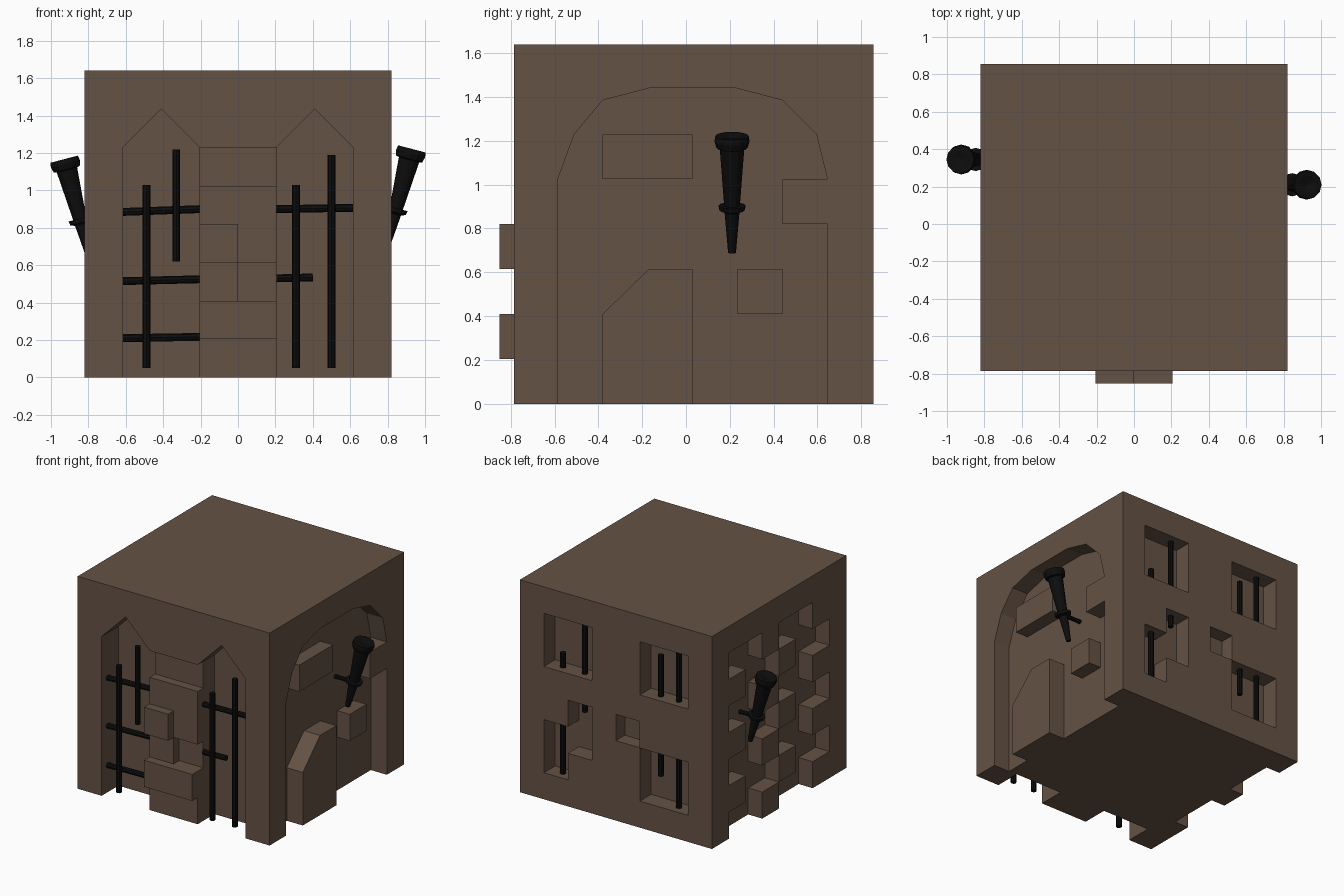
import bpy, bmesh, math
from mathutils import Vector, Matrix

if "Cube" in bpy.data.objects:
    bpy.data.objects.remove(bpy.data.objects["Cube"])

U = 0.205                                    # brick module
FRONT, BACK, SIDE, TOP = -0.785, 0.855, 0.82, 1.64


def material(name, col):
    m = bpy.data.materials.new(name)
    m.diffuse_color = (*col, 1)
    m.use_nodes = True
    m.node_tree.nodes["Principled BSDF"].inputs["Base Color"].default_value = m.diffuse_color
    return m


STONE = material("brown stone", (0.13, 0.085, 0.06))
IRON = material("black iron", (0.004, 0.004, 0.004))


def finish(name, bm, mat):
    bmesh.ops.recalc_face_normals(bm, faces=bm.faces)
    me = bpy.data.meshes.new(name)
    bm.to_mesh(me)
    bm.free()
    me.materials.append(mat)
    ob = bpy.data.objects.new(name, me)
    bpy.context.collection.objects.link(ob)
    return ob


def prism(name, pts, axis, a, b):
    """Extrude a profile of (horizontal, z) points along x or y from a to b."""
    bm = bmesh.new()
    at = (lambda p, d: (d, p[0], p[1])) if axis == 'x' else (lambda p, d: (p[0], d, p[1]))
    va = [bm.verts.new(at(p, a)) for p in pts]
    vb = [bm.verts.new(at(p, b)) for p in pts]
    bm.faces.new(va)
    bm.faces.new(vb[::-1])
    n = len(pts)
    for i in range(n):
        j = (i + 1) % n
        bm.faces.new((va[i], vb[i], vb[j], va[j]))
    return finish(name, bm, STONE)


def rect(h0, h1, z0, z1):
    return [(h0, z0), (h1, z0), (h1, z1), (h0, z1)]


def cut(profile, axis, a, b):
    """Carve a profile out of the wall block."""
    c = prism("cutter", profile, axis, a, b)
    c.hide_render = True
    m = wall.modifiers.new("recess", 'BOOLEAN')
    m.operation, m.solver, m.object = 'DIFFERENCE', 'EXACT', c
    bpy.context.view_layer.objects.active = wall
    bpy.ops.object.modifier_apply(modifier=m.name)
    bpy.data.objects.remove(c)


def rod(name, p, q, r=0.021, sides=8):
    p, q = Vector(p), Vector(q)
    bm = bmesh.new()
    rot = (q - p).to_track_quat('Z', 'Y').to_matrix().to_4x4()
    bmesh.ops.create_cone(bm, cap_ends=True, segments=sides, radius1=r, radius2=r,
                          depth=(q - p).length,
                          matrix=Matrix.Translation((p + q) / 2) @ rot)
    return finish(name, bm, IRON)


# main block
wall = prism("wall_block", rect(-SIDE, SIDE, 0, TOP), 'y', FRONT, BACK)

# front: two pointed arches with a pillar between them
for s in (-1, 1):
    cut([(s * U, -0.1), (s * 3 * U, -0.1), (s * 3 * U, 6 * U), (s * 2 * U, 7 * U), (s * U, 6 * U)],
        'y', FRONT - 0.1, FRONT + U)
cut(rect(-0.25, 0.25, 5 * U, 6 * U), 'y', FRONT - 0.1, FRONT + 0.068)
cut(rect(0, 0.25, 2 * U, 3 * U), 'y', FRONT - 0.1, FRONT + 0.068)
prism("wide_pillar_brick", rect(-U, U, U, 2 * U), 'y', FRONT - 0.067, FRONT)
prism("small_pillar_brick", rect(-U, 0, 3 * U, 4 * U), 'y', FRONT - 0.067, FRONT)

# right: round arch with a tooth brick, and loose bricks inside
arch = [(-0.585, -0.1), (-0.585, 5 * U), (-0.51, 6 * U), (-0.38, 1.385), (-0.17, 1.44),
        (0.23, 1.44), (0.44, 1.385), (0.595, 6 * U), (0.645, 5 * U), (0.44, 5 * U),
        (0.44, 4 * U), (0.645, 4 * U), (0.645, -0.1)]
INNER = SIDE - 0.137
cut(arch, 'x', INNER, SIDE + 0.1)
prism("broken_wall_stub", [(-0.38, 0), (0.03, 0), (0.03, 3 * U), (-0.17, 3 * U), (-0.38, 2 * U)],
      'x', INNER, SIDE)
prism("upper_arch_brick", rect(-0.38, 0.03, 5 * U, 6 * U), 'x', INNER, 0.79)
prism("lower_arch_brick", rect(0.235, 0.44, 2 * U, 3 * U), 'x', INNER, 0.79)

# left: two zigzag ladders of missing bricks
for first in (1, 4):
    near, far = [], []
    for r in range(7):
        c = first + r % 2
        for z in ((r * U if r else -0.1), (r + 1) * U):
            near.append((BACK - c * U - 0.001, z))
            far.append((BACK - (c + 2) * U + 0.001, z))
    cut(near + far[::-1], 'x', -SIDE - 0.1, -SIDE + 0.12)

# back: four windows and one missing brick
DEEP = BACK - 0.137
for prof in (rect(U, 3 * U, 5 * U, 7 * U), rect(-3 * U, -U, 5 * U, 7 * U),
             rect(-3 * U, -U, U, 3 * U),
             [(3 * U, U), (2 * U, U), (2 * U, 2 * U), (U, 2 * U), (U, 4 * U),
              (2 * U, 4 * U), (2 * U, 3 * U), (3 * U, 3 * U)]):
    cut(prof, 'y', DEEP, BACK + 0.1)
cut(rect(-U + 0.002, 0, 3 * U + 0.002, 4 * U), 'y', BACK - 0.11, BACK + 0.1)

# front gate bars
for x, z0, z1 in ((-0.49, 0.05, 1.03), (-0.33, 0.62, 1.22), (0.31, 0.05, 1.03), (0.5, 0.05, 1.19)):
    rod("gate_upright", (x, -0.752, z0), (x, -0.752, z1))
for x0, x1, z0, z1 in ((-0.615, -0.205, 0.885, 0.9), (-0.615, -0.205, 0.515, 0.525),
                       (-0.615, -0.205, 0.21, 0.217), (0.205, 0.615, 0.9, 0.907),
                       (0.205, 0.4, 0.53, 0.535)):
    rod("gate_crossbar", (x0, -0.712, z0), (x1, -0.712, z1))

# back window bars, some broken off
for x, z0, z1 in ((0.314, 5 * U, 7 * U), (0.5, 5 * U, 1.14), (-0.335, 5 * U, 1.345),
                  (-0.49, 5 * U, 7 * U), (0.5, U, 3 * U), (0.314, 0.73, 4 * U),
                  (-0.335, 0.41, 3 * U), (-0.49, U, 3 * U)):
    rod("window_bar", (x, 0.785, z0), (x, 0.785, z1))


def torch(name, s, y, tip_z):
    """Leaning torch: lathe profile (radius, height), plus its wall bracket."""
    prof = [(0, 0), (0.018, 0), (0.034, 0.19), (0.058, 0.2), (0.062, 0.222), (0.036, 0.222),
            (0.056, 0.49), (0.072, 0.495), (0.08, 0.525), (0.076, 0.55), (0.05, 0.55), (0, 0.535)]
    place = Matrix.Translation((s * 0.79, y, tip_z)) @ Matrix.Rotation(s * math.radians(14.7), 4, 'Y')
    bm = bmesh.new()
    n = 12
    rings = []
    for r, h in prof:
        k = n if r else 1
        rings.append([bm.verts.new(place @ Vector((r * math.cos(2 * math.pi * i / n),
                                                   r * math.sin(2 * math.pi * i / n), h)))
                      for i in range(k)])
    for a, b in zip(rings, rings[1:]):
        for i in range(n):
            j = (i + 1) % n
            vs = [a[i % len(a)], a[j % len(a)], b[j % len(b)], b[i % len(b)]]
            bm.faces.new(list(dict.fromkeys(vs)))
    finish(name, bm, IRON)
    z = tip_z + 0.2
    rod(name + "_bracket", (s * 0.66, y, z), (s * 0.83, y, z), 0.016)


torch("right_torch", 1, 0.21, 0.69)
torch("left_torch", -1, 0.345, 0.635)
